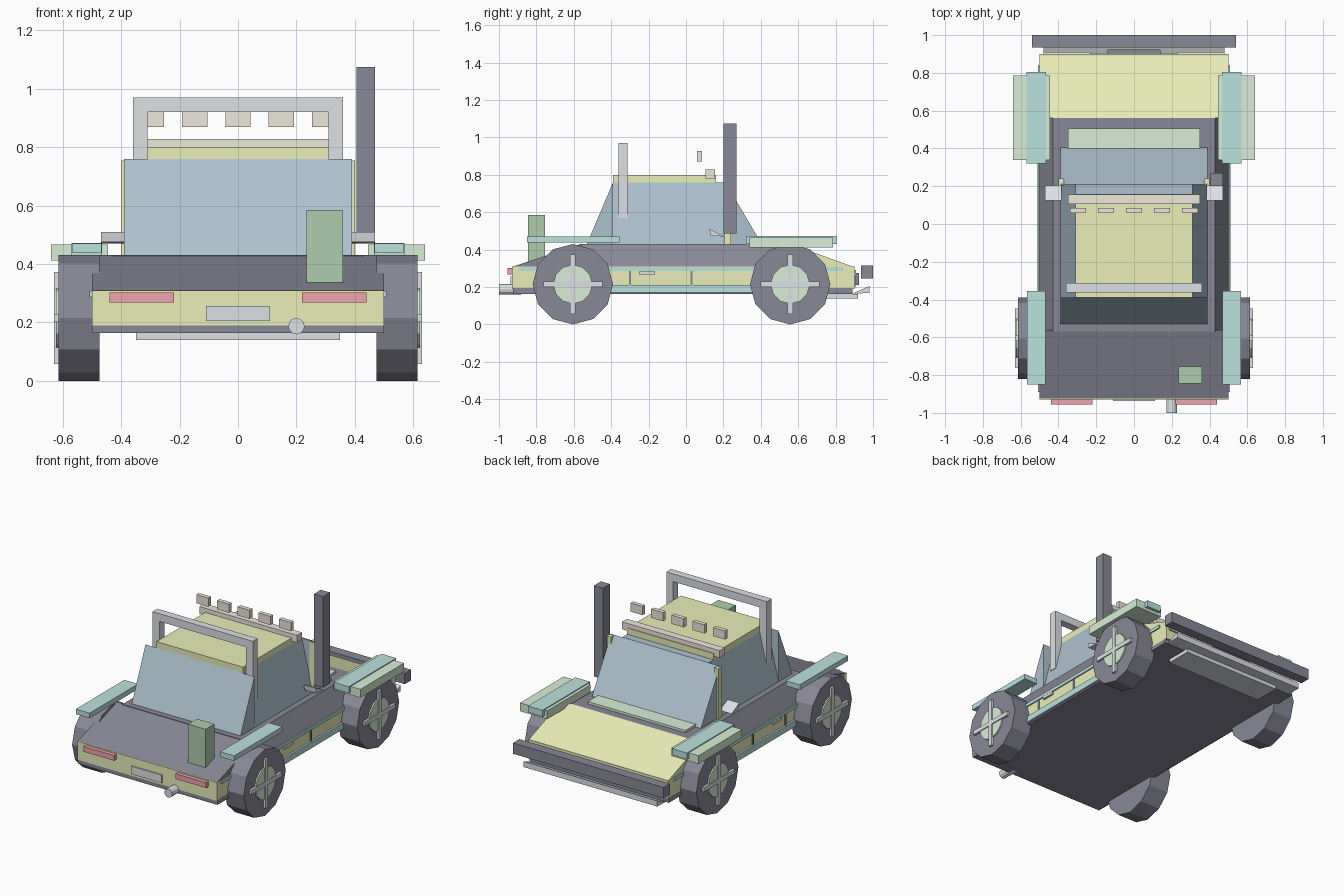
import bpy, math
from mathutils import Matrix

if "Cube" in bpy.data.objects:
    bpy.data.objects.remove(bpy.data.objects["Cube"])

COLORS = {
    'yellow': (0.82, 0.86, 0.48), 'dark': (0.25, 0.25, 0.31), 'blue': (0.42, 0.54, 0.62),
    'teal': (0.50, 0.76, 0.73), 'mint': (0.69, 0.86, 0.68), 'green': (0.42, 0.61, 0.43),
    'red': (0.86, 0.36, 0.42), 'cream': (0.85, 0.81, 0.72), 'grey': (0.72, 0.75, 0.78),
}
MATS = {}
for key, col in COLORS.items():
    MATS[key] = bpy.data.materials.new(key)
    MATS[key].diffuse_color = (*col, 1)


def mesh(name, verts, faces, mat):
    me = bpy.data.meshes.new(name)
    me.from_pydata(verts, [], faces)
    ob = bpy.data.objects.new(name, me)
    bpy.context.collection.objects.link(ob)
    me.materials.append(MATS[mat])
    import bmesh
    bm = bmesh.new()
    bm.from_mesh(me)
    bmesh.ops.recalc_face_normals(bm, faces=bm.faces)
    bm.to_mesh(me)
    bm.free()
    return ob


def prism(name, profile, a, b, mat, axis='x'):
    """Extrude a profile: (y, z) points along x, or (x, z) points along y."""
    n = len(profile)
    put = (lambda p, t: (t, *p)) if axis == 'x' else (lambda p, t: (p[0], t, p[1]))
    verts = [put(p, t) for t in (a, b) for p in profile]
    faces = [tuple(range(n)), tuple(range(n, 2 * n))]
    faces += [(i, (i + 1) % n, n + (i + 1) % n, n + i) for i in range(n)]
    return mesh(name, verts, faces, mat)


def box(name, x0, x1, y0, y1, z0, z1, mat):
    return prism(name, [(y0, z0), (y1, z0), (y1, z1), (y0, z1)], x0, x1, mat)


def pair(name, x0, x1, y0, y1, z0, z1, mat):
    for s, side in ((1, 'right'), (-1, 'left')):
        box(f'{name}_{side}', s * x0, s * x1, y0, y1, z0, z1, mat)


def ring(cx, cz, r, n):
    return [(cx + r * math.cos(2 * math.pi * i / n), cz + r * math.sin(2 * math.pi * i / n))
            for i in range(n)]


# Lower body, belt and decks
box('chassis', -.50, .50, -.89, .89, .163, .195, 'dark')
box('rear_valance', -.50, .50, -.925, -.88, .163, .195, 'dark')
box('lower_body', -.50, .50, -.93, .90, .19, .31, 'yellow')
prism('upper_body', [(-.50, .31), (.50, .31), (.43, .43), (-.43, .43)], -.57, .56, 'dark', 'y')
prism('rear_deck', [(-.93, .308), (-.56, .308), (-.56, .43)], -.50, .50, 'dark')
prism('hood', [(.56, .308), (.895, .308), (.56, .43)], -.50, .50, 'yellow')
box('cowl_vent', -.35, .35, .40, .505, .43, .445, 'mint')

# Cabin with sloped screens and leaning sides
prism('rear_screen', [(-.53, .43), (-.39, .43), (-.39, .76)], -.39, .39, 'blue')
prism('windscreen', [(.405, .43), (.21, .43), (.21, .76)], -.39, .39, 'blue')
prism('side_glass', [(-.39, .43), (.39, .43), (.31, .76), (-.31, .76)], -.39, .21, 'blue', 'y')
box('roof', -.31, .31, -.39, .16, .755, .80, 'yellow')
pair('pillar', .37, .40, .205, .24, .43, .755, 'yellow')

# Side trim and doors
pair('belt_strip', .49, .508, -.89, .84, .287, .308, 'teal')
pair('sill', .49, .512, -.55, .50, .172, .212, 'teal')
for y in (-.30, .03):
    pair('door_gap', .49, .505, y - .006, y + .006, .212, .287, 'dark')
pair('door_handle', .49, .512, -.25, -.165, .267, .283, 'grey')

# Fenders
pair('front_fender_top', .465, .57, .32, .805, .43, .472, 'teal')
pair('front_fender_flare', .445, .64, .34, .785, .412, .466, 'mint')
pair('rear_fender', .468, .567, -.85, -.355, .437, .47, 'teal')

# Wheels: twelve-sided tyre, hub and crossed spokes
for y in (-.605, .557):
    for s in (1, -1):
        prism('tyre', ring(y, .215, .215, 12), s * .475, s * .615, 'dark')
        prism('hub', ring(y, .215, .105, 12), s * .60, s * .624, 'mint')
        box('spoke_upright', s * .61, s * .63, y - .014, y + .014, .057, .373, 'grey')
        box('spoke_level', s * .61, s * .63, y - .158, y + .158, .201, .229, 'grey')

# Tail end (faces -y)
pair('tail_light', .22, .44, -.955, -.925, .268, .302, 'red')
box('number_plate', -.11, .11, -.938, -.925, .205, .256, 'grey')
prism('exhaust', ring(.20, .187, .028, 12), -1.0, -.88, 'grey', 'y')
box('fuel_can', .235, .36, -.845, -.755, .33, .585, 'green')

# Nose end (faces +y)
box('front_bumper', -.54, .54, .935, 1.0, .245, .315, 'dark')
pair('headlight', .23, .48, .88, .91, .255, .29, 'cream')
box('grille', -.23, .23, .88, .905, .20, .255, 'grey')
box('winch', -.14, .14, .895, .925, .21, .275, 'dark')
prism('front_lip', [(.89, .165), (.98, .168), (.98, .205)], -.48, .48, 'grey')
box('skid_plate', -.35, .35, .75, .92, .14, .164, 'grey')

# Roll bar
pair('roll_bar_post', .31, .36, -.362, -.312, .57, .97, 'grey')
box('roll_bar_top', -.36, .36, -.362, -.312, .92, .97, 'grey')

# Roof light bar and lamps
box('light_bar', -.35, .35, .105, .155, .78, .828, 'cream')
for i in range(5):
    x = (i - 2) * .148
    box('roof_lamp', x - .043, x + .043, .058, .085, .87, .926, 'cream')

# Snorkel and mirrors
box('snorkel', .405, .47, .20, .27, .485, 1.075, 'dark')
for s in (1, -1):
    prism('mirror', [(.125, .51), (.13, .475), (.205, .47)], s * .385, s * .47, 'grey')

for m in bpy.data.materials:
    if m.users and not m.is_grease_pencil:
        m.use_nodes = True
        m.node_tree.nodes["Principled BSDF"].inputs["Base Color"].default_value = m.diffuse_color
